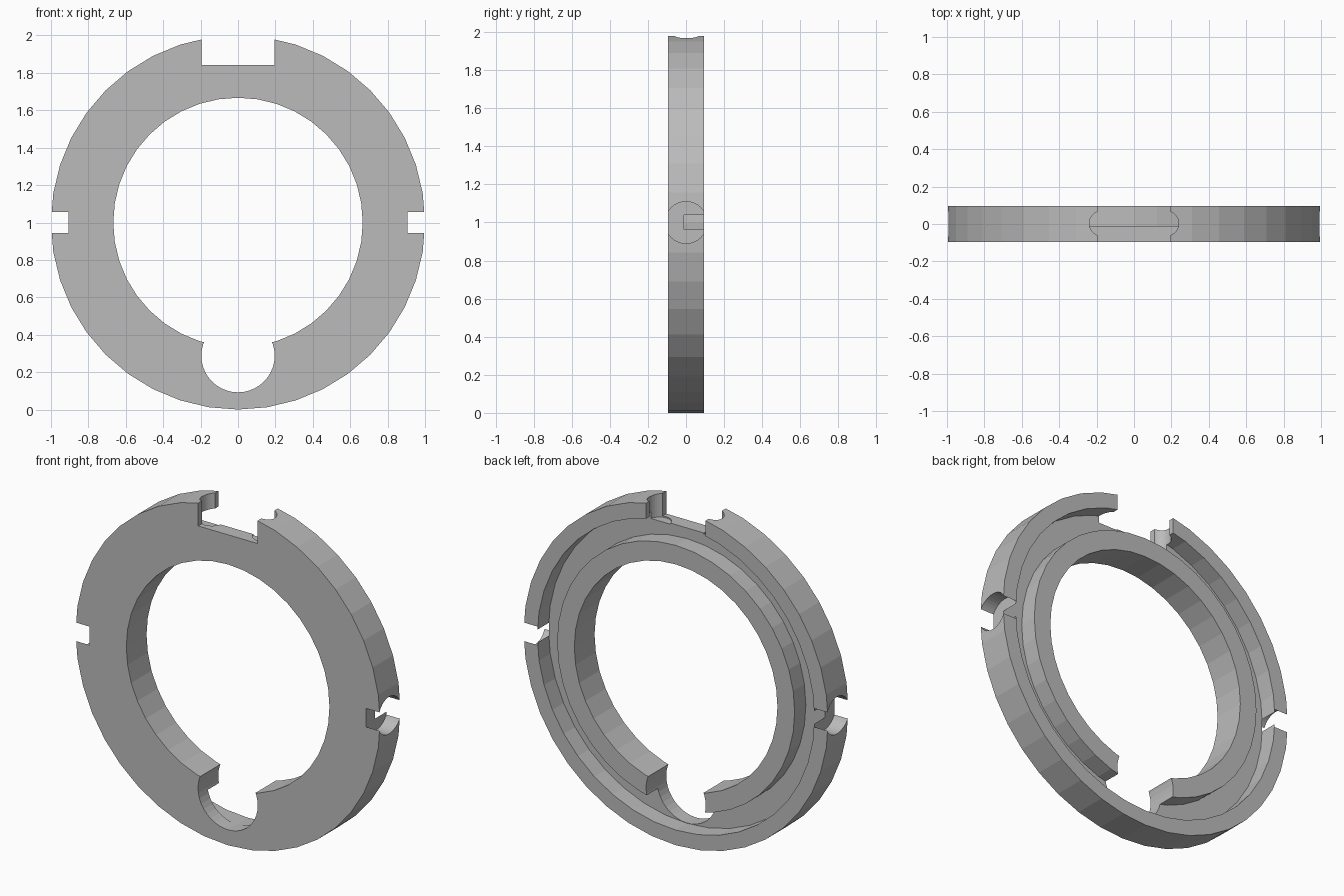
import bpy, bmesh, math
from mathutils import Matrix

if "Cube" in bpy.data.objects:
    bpy.data.objects.remove(bpy.data.objects["Cube"])

SEGMENTS = 40
HALF = 0.095          # half thickness of the ring

grey = bpy.data.materials.new("plain grey")
grey.diffuse_color = (0.5, 0.5, 0.5, 1)
grey.use_nodes = True
grey.node_tree.nodes["Principled BSDF"].inputs["Base Color"].default_value = grey.diffuse_color


def add_object(name, bm):
    bmesh.ops.recalc_face_normals(bm, faces=bm.faces)
    mesh = bpy.data.meshes.new(name)
    bm.to_mesh(mesh)
    bm.free()
    mesh.materials.append(grey)
    obj = bpy.data.objects.new(name, mesh)
    bpy.context.collection.objects.link(obj)
    return obj


def cylinder(name, centre, radius, length, axis, sides=40):
    bm = bmesh.new()
    turn = {"X": Matrix.Rotation(math.pi / 2, 4, "Y"),
            "Y": Matrix.Rotation(math.pi / 2, 4, "X"),
            "Z": Matrix.Identity(4)}[axis]
    bmesh.ops.create_cone(bm, cap_ends=True, segments=sides, radius1=radius,
                          radius2=radius, depth=length,
                          matrix=Matrix.Translation(centre) @ turn)
    return add_object(name, bm)


def box(name, centre, size):
    bm = bmesh.new()
    bmesh.ops.create_cube(bm, size=1, matrix=Matrix.Translation(centre)
                          @ Matrix.Diagonal((*size, 1)))
    return add_object(name, bm)


# Ring: a turned section with a groove open to the back
profile = [(0.667, -HALF), (1.0, -HALF), (1.0, HALF), (0.91, HALF),
           (0.91, -0.01), (0.78, -0.01), (0.78, HALF), (0.667, HALF)]
bm = bmesh.new()
loops = []
for i in range(SEGMENTS):
    a = 2 * math.pi * i / SEGMENTS
    loops.append([bm.verts.new((r * math.cos(a), y, 1 + r * math.sin(a)))
                  for r, y in profile])
for i in range(SEGMENTS):
    p, q = loops[i], loops[(i + 1) % SEGMENTS]
    for j in range(len(profile)):
        k = (j + 1) % len(profile)
        bm.faces.new((p[j], p[k], q[k], q[j]))
ring = add_object("grooved_ring", bm)

# Cutters: round bottom opening, top notch, side notches, notch corner reliefs
cutters = [cylinder("bottom_opening_cutter", (0, 0, 0.288), 0.196, 0.6, "Y"),
           box("top_notch_cutter", (0, 0, 2.043), (0.39, 0.6, 0.4))]
for s in (-1, 1):
    cutters.append(cylinder("side_notch_cutter", (s * 1.107, 0, 1.0), 0.11, 0.4, "X"))
    cutters.append(cylinder("corner_relief_cutter", (s * 0.173, 0.003, 2.036),
                            0.066, 0.4, "Z", 32))

for cutter in cutters:
    mod = ring.modifiers.new(cutter.name, "BOOLEAN")
    mod.operation = "DIFFERENCE"
    mod.solver = "EXACT"
    mod.object = cutter

# Bake the cuts and remove the cutters
bpy.context.view_layer.update()
baked = bpy.data.meshes.new_from_object(
    ring.evaluated_get(bpy.context.evaluated_depsgraph_get()))
ring.modifiers.clear()
ring.data = baked
for cutter in cutters:
    bpy.data.objects.remove(cutter)

# Smooth only the finely divided cut walls; keep the ring faceted
bpy.context.view_layer.objects.active = ring
ring.select_set(True)
bpy.ops.object.shade_flat()
